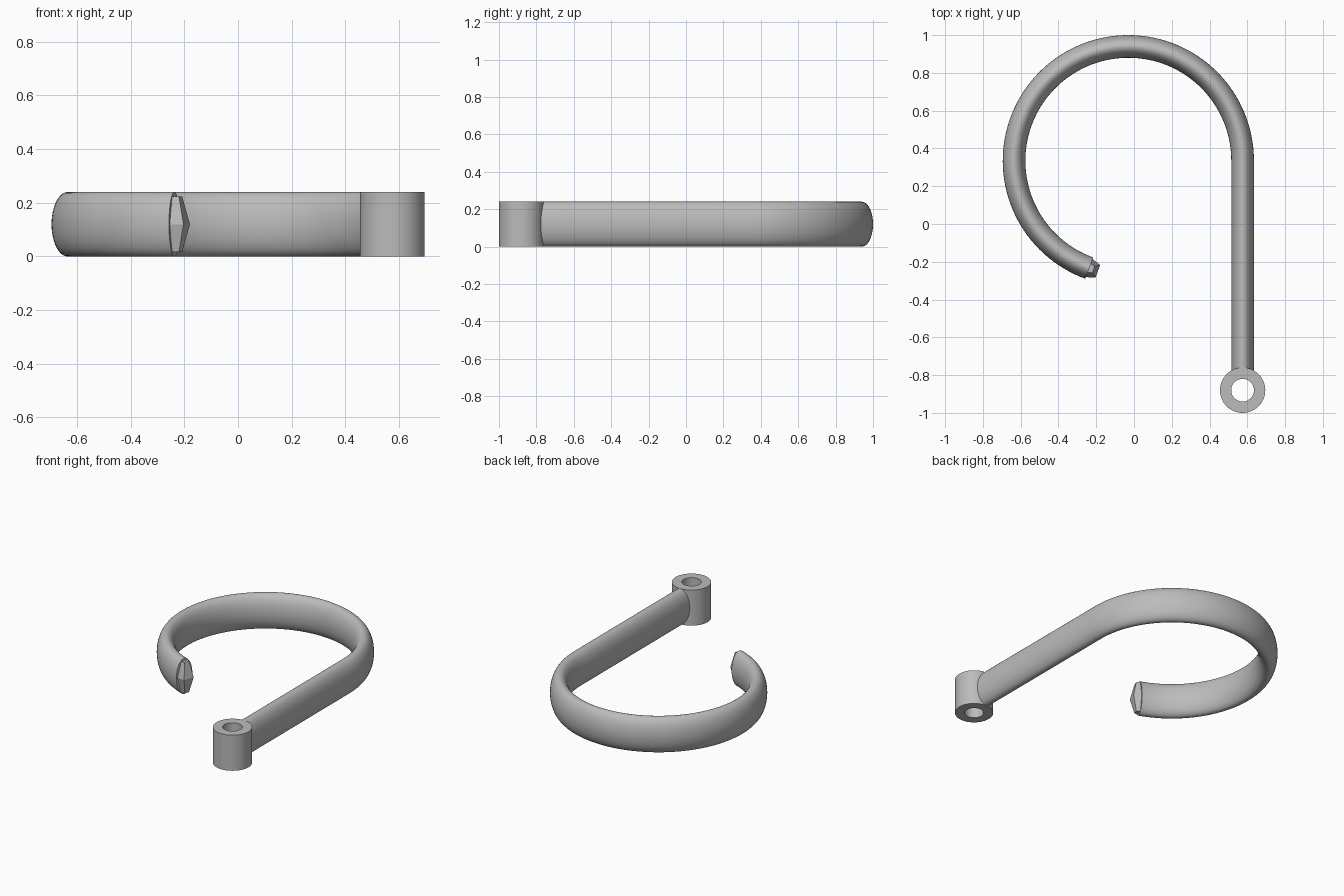
import bpy, bmesh
from math import cos, sin, pi, radians
from mathutils import Vector

cube = bpy.data.objects.get("Cube")
if cube:
    bpy.data.objects.remove(cube, do_unlink=True)

HALF_H, HALF_W = 0.12, 0.06           # oval bar section
HOOK_R, END = 0.605, radians(250)     # hook radius and sweep
HOOK = Vector((-0.03, 0.335, HALF_H))
EYE = Vector((0.575, -0.88, HALF_H))

metal = bpy.data.materials.new("plain grey")
metal.use_nodes = True
grey = (0.5, 0.5, 0.5, 1)
metal.diffuse_color = grey
metal.node_tree.nodes["Principled BSDF"].inputs["Base Color"].default_value = grey


def loft(name, rings, closed=False, smooth=True):
    """Skin a list of point rings; cap the ends unless the loft is closed."""
    bm = bmesh.new()
    loops = [[bm.verts.new(p) for p in ring] for ring in rings]
    n = len(loops[0])
    pairs = list(zip(loops, loops[1:]))
    if closed:
        pairs.append((loops[-1], loops[0]))
    else:
        bm.faces.new(loops[0])
        bm.faces.new(loops[-1])
    for a, b in pairs:
        for i in range(n):
            j = (i + 1) % n
            bm.faces.new((a[i], a[j], b[j], b[i]))
    bmesh.ops.recalc_face_normals(bm, faces=bm.faces)
    mesh = bpy.data.meshes.new(name)
    bm.to_mesh(mesh)
    bm.free()
    mesh.materials.append(metal)
    obj = bpy.data.objects.new(name, mesh)
    bpy.context.collection.objects.link(obj)
    if smooth:
        bpy.ops.object.select_all(action='DESELECT')
        bpy.context.view_layer.objects.active = obj
        obj.select_set(True)
        bpy.ops.object.shade_smooth_by_angle(angle=radians(30))
    return obj


def circle(center, radius, z, sides, start=0.0):
    return [center + Vector((radius * cos(start + 2 * pi * i / sides),
                             radius * sin(start + 2 * pi * i / sides), z))
            for i in range(sides)]


def oval(center, outward, sides=48):
    return [center + outward * (HALF_W * cos(2 * pi * i / sides))
            + Vector((0, 0, HALF_H * sin(2 * pi * i / sides)))
            for i in range(sides)]


# Straight shank running into the curved hook
sections = [oval(Vector((EYE.x, -0.79, HALF_H)), Vector((1, 0, 0)))]
steps = 90
for k in range(steps + 1):
    a = END * k / steps
    out = Vector((cos(a), sin(a), 0))
    sections.append(oval(HOOK + out * HOOK_R, out))
loft("hook_bar", sections)

# Faceted five-sided tip centred on the hook's end
tip = HOOK + Vector((cos(END), sin(END), 0)) * HOOK_R
turn = END - pi / 2
loft("hook_tip", [circle(tip, HALF_W * sin(p), HALF_H * cos(p), 5, turn)
                  for p in (pi / 6, pi / 2, 5 * pi / 6)], smooth=False)

# Eyelet: a tube with a through hole
loft("eyelet", [circle(EYE, r, z, 64) for r, z in
                ((0.12, -HALF_H), (0.12, HALF_H), (0.06, HALF_H), (0.06, -HALF_H))],
     closed=True)
